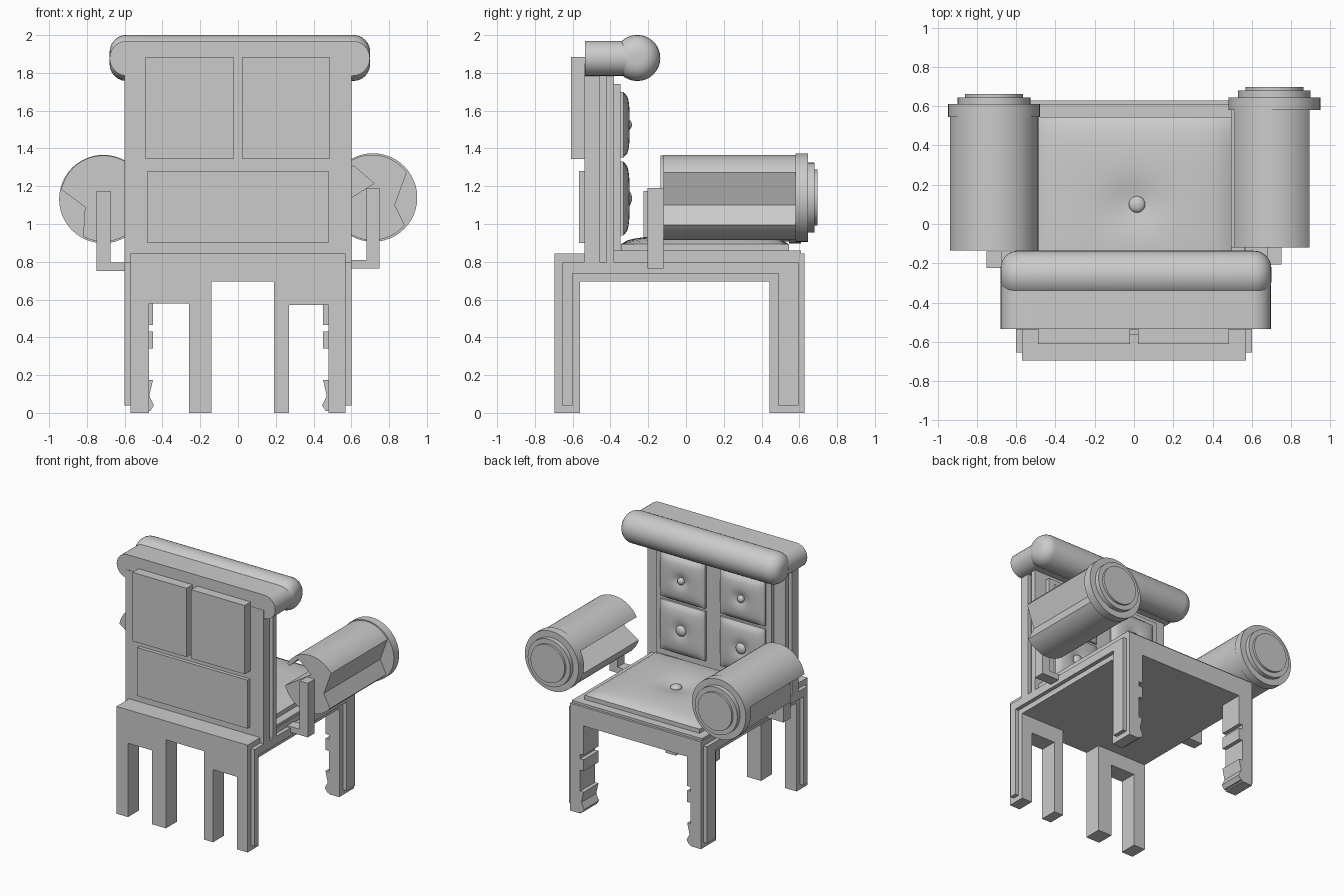
import bpy, bmesh, math
from mathutils import Vector, Matrix

if "Cube" in bpy.data.objects:
    bpy.data.objects.remove(bpy.data.objects["Cube"], do_unlink=True)

grey = bpy.data.materials.new("plain grey")
grey.use_nodes = True
COLOUR = (0.6, 0.6, 0.6, 1)
grey.diffuse_color = COLOUR
grey.node_tree.nodes["Principled BSDF"].inputs["Base Color"].default_value = COLOUR


def finish(name, bm, smooth=False):
    bmesh.ops.recalc_face_normals(bm, faces=bm.faces)
    mesh = bpy.data.meshes.new(name)
    bm.to_mesh(mesh)
    bm.free()
    mesh.materials.append(grey)
    obj = bpy.data.objects.new(name, mesh)
    bpy.context.collection.objects.link(obj)
    if smooth:
        bpy.ops.object.select_all(action='DESELECT')
        obj.select_set(True)
        bpy.context.view_layer.objects.active = obj
        bpy.ops.object.shade_smooth_by_angle(angle=math.radians(35))
    return obj


def box(name, x, y, z):
    bm = bmesh.new()
    bmesh.ops.create_cube(bm, size=1)
    for v in bm.verts:
        v.co = [(r[0] + r[1]) / 2 + c * (r[1] - r[0]) for r, c in zip((x, y, z), v.co)]
    return finish(name, bm)


def prism(name, outline, y0, y1, smooth=False):
    """Extrude an x-z outline along y."""
    bm = bmesh.new()
    face = bm.faces.new([bm.verts.new((x, y0, z)) for x, z in outline])
    new = bmesh.ops.extrude_face_region(bm, geom=[face])["geom"]
    bmesh.ops.translate(bm, vec=(0, y1 - y0, 0), verts=[g for g in new if isinstance(g, bmesh.types.BMVert)])
    return finish(name, bm, smooth)


def arc(cx, cz, r, start, end, steps=24):
    angles = [math.radians(start + (end - start) * i / steps) for i in range(steps + 1)]
    return [(cx + r * math.cos(a), cz + r * math.sin(a)) for a in angles]


def disc(name, cx, cz, r, y0, y1):
    return prism(name, arc(cx, cz, r, 0, 352.5, 47), y0, y1, True)


def ball(name, centre, scale):
    bm = bmesh.new()
    bmesh.ops.create_uvsphere(bm, u_segments=20, v_segments=12, radius=1)
    for v in bm.verts:
        v.co = Vector(centre) + Vector(scale) * v.co
    return finish(name, bm, True)


def cushion(name, matrix, w, h, rim, bulge, dimple, n=24):
    """Padded panel with a soft crown and a pinched centre, built facing z."""
    bm = bmesh.new()
    bmesh.ops.create_grid(bm, x_segments=n, y_segments=n, size=1)
    new = bmesh.ops.extrude_face_region(bm, geom=bm.faces[:])["geom"]
    for g in new:
        if isinstance(g, bmesh.types.BMVert):
            u, v = g.co.x, g.co.y
            crown = ((1 - u ** 4) * (1 - v ** 4)) ** 0.6
            g.co.z = rim + bulge * crown - dimple * math.exp(-14 * (u * u + v * v))
    for v in bm.verts:
        v.co = matrix @ Vector((v.co.x * w / 2, v.co.y * h / 2, v.co.z))
    return finish(name, bm, True)


# seat frame and raised side trim
box("seat_frame", (-.57, .57), (-.695, .628), (.695, .843))
box("seat_plate", (-.565, .565), (-.5, .61), (.84, .86))
box("seat_trim", (-.6, .6), (-.654, .595), (.737, .80))

# seat cushion with its button
cushion("seat_cushion", Matrix.Translation((0, .1, .858)), 1.0, .89, .035, .045, .03)
ball("seat_button", (.015, .1, .915), (.042, .042, .022))

# rear legs with the hanging rails between each pair
for name, x0, x1 in (("outer_right", -.57, -.47), ("inner_right", -.26, -.14),
                     ("inner_left", .19, .27), ("outer_left", .48, .57)):
    box("rear_leg_" + name, (x0, x1), (-.695, -.56), (0, .7))
box("rear_rail_right", (-.5, -.2), (-.695, -.56), (.58, .7))
box("rear_rail_left", (.22, .5), (-.695, -.56), (.57, .7))

# side trim on legs, carved front legs
for side, s in (("right", -1), ("left", 1)):
    def sided(a, b):
        return tuple(sorted((s * a, s * b)))
    box("rear_leg_trim_" + side, sided(.55, .6), (-.654, -.60), (.04, .78))
    box("front_leg_" + side, sided(.48, .57), (.443, .628), (0, .7))
    box("front_leg_trim_" + side, sided(.55, .6), (.49, .595), (.04, .78))
    for z0, z1 in ((.465, .7), (.34, .43)):
        box("front_leg_carving_" + side, sided(.45, .5), (.443, .628), (z0, z1))
    prism("front_leg_foot_" + side, [(s * .5, .01), (s * .465, .01), (s * .445, .04),
          (s * .47, .09), (s * .45, .175), (s * .5, .175)], .443, .628)

# backrest slab with ridged sides
box("backrest_core", (-.57, .57), (-.538, -.38), (.8, 1.85))
box("backrest_rear_board", (-.6, .6), (-.538, -.459), (.8, 1.85))
box("backrest_front_board", (-.6, .6), (-.42, -.38), (.8, 1.85))
box("backrest_pad_plate", (-.5, .5), (-.39, -.346), (.86, 1.74))

# flat panels behind the backrest
box("rear_panel_upper_right", (-.49, -.02), (-.61, -.5), (1.345, 1.885))
box("rear_panel_upper_left", (.02, .485), (-.61, -.5), (1.345, 1.885))
box("rear_panel_lower", (-.48, .48), (-.566, -.5), (.9, 1.28))

# tufted cushions with buttons
for row, z, h, r in (("lower", 1.135, .39, .042), ("upper", 1.525, .345, .028)):
    for side, x in (("right", -.26), ("left", .26)):
        m = Matrix.Translation((x, -.348, z)) @ Matrix.Rotation(-math.pi / 2, 4, 'X')
        cushion("back_cushion_%s_%s" % (row, side), m, .39, h, .018, .032, .025, 16)
        ball("back_button_%s_%s" % (row, side), (x, -.31, z), (r, .024, r))

# headrest bar and roll
prism("headrest_bar", arc(.605, 1.877, .093, -90, 90, 12) + arc(-.587, 1.877, .093, 90, 270, 12),
      -.535, -.3, True)
bm = bmesh.new()
bmesh.ops.create_cone(bm, cap_ends=True, segments=32, radius1=.122, radius2=.122, depth=1.38,
                      matrix=Matrix.Translation((.01, -.258, 1.879)) @ Matrix.Rotation(math.pi / 2, 4, 'Y'))
caps = [e for e in bm.edges if abs(e.verts[0].co.x - e.verts[1].co.x) < .01]
bmesh.ops.bevel(bm, geom=caps, offset=.09, segments=6, profile=.5, affect='EDGES')
finish("headrest_roll", bm, True)

# armrests: round bodies with side notches, rings and end discs
left_body = (arc(.71, 1.14, .226, 36, 151) + [(.53, 1.235), (.61, 1.31), (.72, 1.215)]
             + arc(.71, 1.14, .226, 197, 320) + [(.83, 1.1)])
prism("armrest_left", left_body, -.12, .60, True)
right_body = (arc(-.713, 1.135, .228, -30, -118) [::-1] + arc(-.713, 1.135, .228, -30, 168)[1:]
              + [(-.81, 1.09)])
prism("armrest_right", right_body, -.135, .57, True)
for side, x, z, y in (("left", .715, 1.14, .60), ("right", -.713, 1.132, .565)):
    disc("armrest_ring_" + side, x, z, .234, y - .02, y + .045)
    disc("armrest_disc_" + side, x, z, .185, y + .04, y + .08)
    disc("armrest_cap_" + side, x, z, .148, y + .07, y + .097)

# armrest brackets
for side, x0, x1, foot, y, z in (("left", .68, .75, (.55, .75), -.205, .765),
                                 ("right", -.75, -.675, (-.75, -.55), -.225, .75)):
    box("armrest_post_" + side, (x0, x1), (y, y + .085), (z, z + .425))
    box("armrest_foot_" + side, foot, (y, y + .085), (z, z + .045))
